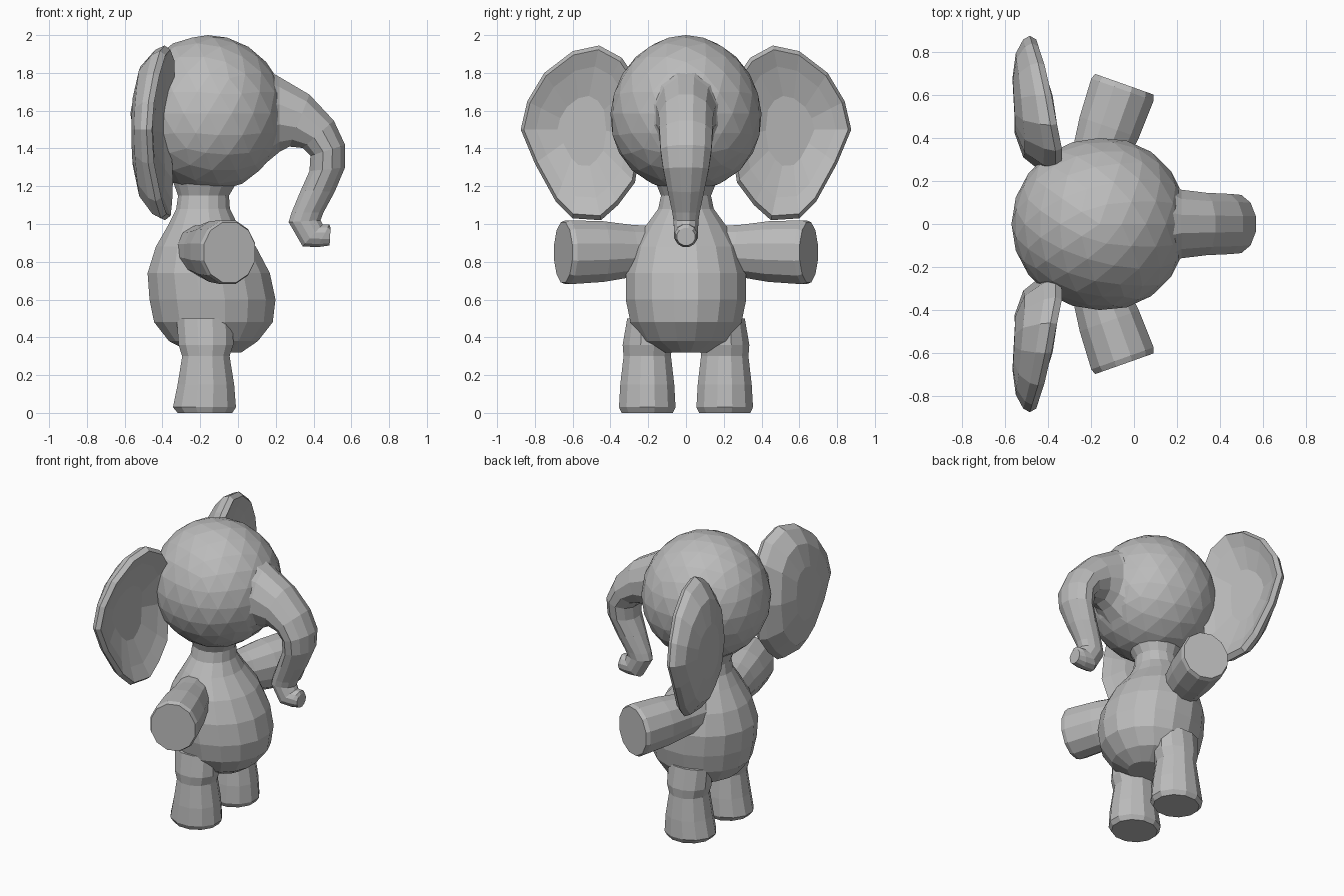
import bpy, bmesh, math
from mathutils import Vector

cube = bpy.data.objects.get("Cube")
if cube:
    bpy.data.objects.remove(cube)

grey = bpy.data.materials.new("plain grey")
grey.use_nodes = True
tone = (0.5, 0.5, 0.5, 1)
grey.diffuse_color = tone
grey.node_tree.nodes["Principled BSDF"].inputs["Base Color"].default_value = tone


def finish(name, bm):
    bmesh.ops.recalc_face_normals(bm, faces=bm.faces)
    mesh = bpy.data.meshes.new(name)
    bm.to_mesh(mesh)
    bm.free()
    mesh.materials.append(grey)
    obj = bpy.data.objects.new(name, mesh)
    bpy.context.collection.objects.link(obj)
    return obj


def skin(name, loops):
    """Join equal point loops into a closed flat-faced skin."""
    bm = bmesh.new()
    rows = [[bm.verts.new(p) for p in loop] for loop in loops]
    n = len(rows[0])
    for a, b in zip(rows, rows[1:]):
        for i in range(n):
            j = (i + 1) % n
            bm.faces.new((a[i], a[j], b[j], b[i]))
    bm.faces.new(rows[0])
    bm.faces.new(rows[-1])
    return finish(name, bm)


def oval(centre, u, v, sides):
    c, u, v = Vector(centre), Vector(u), Vector(v)
    angles = [math.tau * (i + 0.5) / sides for i in range(sides)]
    return [c + u * math.cos(a) + v * math.sin(a) for a in angles]


def side_loft(name, rings, sides, y=0):
    """Rings given by two opposite (x, z) edge points and a half width in y."""
    loops = []
    for x1, z1, x2, z2, half in rings:
        centre = ((x1 + x2) / 2, y, (z1 + z2) / 2)
        loops.append(oval(centre, ((x1 - x2) / 2, 0, (z1 - z2) / 2), (0, half, 0), sides))
    return skin(name, loops)


# Head: faceted ball
bm = bmesh.new()
bmesh.ops.create_icosphere(bm, subdivisions=3, radius=1)
for v in bm.verts:
    x, y, z = v.co
    wide = 1 + 0.06 * max(0, x) - 0.05 * z
    v.co = (-0.16 + 0.41 * x, 0.4 * y * wide, 1.585 + 0.415 * z)
finish("head", bm)

# Trunk: bends forward, down and curls at the tip
side_loft("trunk", [
    (-0.02, 1.9, -0.02, 1.24, 0.29), (0.12, 1.845, 0.12, 1.29, 0.24),
    (0.22, 1.785, 0.22, 1.375, 0.165), (0.38, 1.69, 0.27, 1.405, 0.15),
    (0.51, 1.55, 0.34, 1.4, 0.145), (0.57, 1.42, 0.38, 1.36, 0.14),
    (0.57, 1.3, 0.375, 1.28, 0.125), (0.515, 1.17, 0.33, 1.18, 0.1),
    (0.455, 1.06, 0.28, 1.06, 0.075), (0.44, 1.02, 0.265, 1.01, 0.068),
    (0.45, 1.0, 0.34, 0.88, 0.065), (0.485, 1.0, 0.42, 0.875, 0.06),
    (0.49, 0.98, 0.485, 0.885, 0.05)], 12)

# Body: pear shape narrowing into the neck
body = [(0.32, -0.25, 0.02, 0.12), (0.38, -0.37, 0.11, 0.24), (0.48, -0.45, 0.19, 0.3),
        (0.6, -0.475, 0.205, 0.325), (0.74, -0.485, 0.175, 0.325),
        (0.88, -0.44, 0.1, 0.285), (1.0, -0.37, 0, 0.21), (1.08, -0.33, -0.04, 0.15),
        (1.15, -0.32, -0.045, 0.135), (1.26, -0.36, 0.02, 0.18)]
side_loft("body", [(b, z, a, z, w) for z, a, b, w in body], 16)

# Ear outline in (y, z), from the top of the root round the outer edge
outline = [(0.26, 1.76), (0.34, 1.88), (0.46, 1.945), (0.6, 1.915), (0.75, 1.8),
           (0.84, 1.65), (0.875, 1.5), (0.8, 1.32), (0.69, 1.12), (0.6, 1.03),
           (0.45, 1.02), (0.36, 1.1), (0.27, 1.22), (0.23, 1.48)]


def ear_loop(side, scale, depth, flare):
    loop = []
    for y, z in outline:
        rim = 0.08 * ((z - 1.48) / 0.46) ** 2 + 0.1 * max(0, (0.5 - y) / 0.27)
        loop.append((depth + flare * rim, side * (0.55 + (y - 0.55) * scale),
                     1.5 + (z - 1.5) * scale))
    return loop


for side, label in ((1, "left"), (-1, "right")):
    # Ear: rounded back, thin rim and dished front
    skin(label + "_ear", [ear_loop(side, *r) for r in (
        (0.4, -0.565, 0.1), (0.75, -0.55, 0.35), (0.95, -0.515, 0.8), (1, -0.485, 1),
        (0.95, -0.455, 1), (0.75, -0.475, 0.8), (0.4, -0.495, 0.5))])

    # Arm: widens outward to a flat end, turned slightly forward
    rings = []
    for t, s in ((0, 0.75), (0.3, 0.82), (0.6, 0.95), (0.95, 1), (1, 0.94)):
        centre = (-0.22 + 0.175 * t, side * (0.15 + 0.5 * t), 0.86 - 0.01 * t)
        rings.append(oval(centre, (0.15 * s, -0.053 * side * s, 0), (0, 0, 0.175 * s), 12))
    skin(label + "_arm", rings)

    # Leg: flares toward the flat foot
    leg = [(0, -0.325, -0.025, 0.14), (0.03, -0.35, -0.005, 0.155), (0.15, -0.325, -0.015, 0.148),
           (0.3, -0.3, -0.04, 0.13), (0.36, -0.32, -0.02, 0.135), (0.5, -0.33, -0.02, 0.11)]
    side_loft(label + "_leg", [(b, z, a, z, w) for z, a, b, w in leg], 12, side * 0.205)
